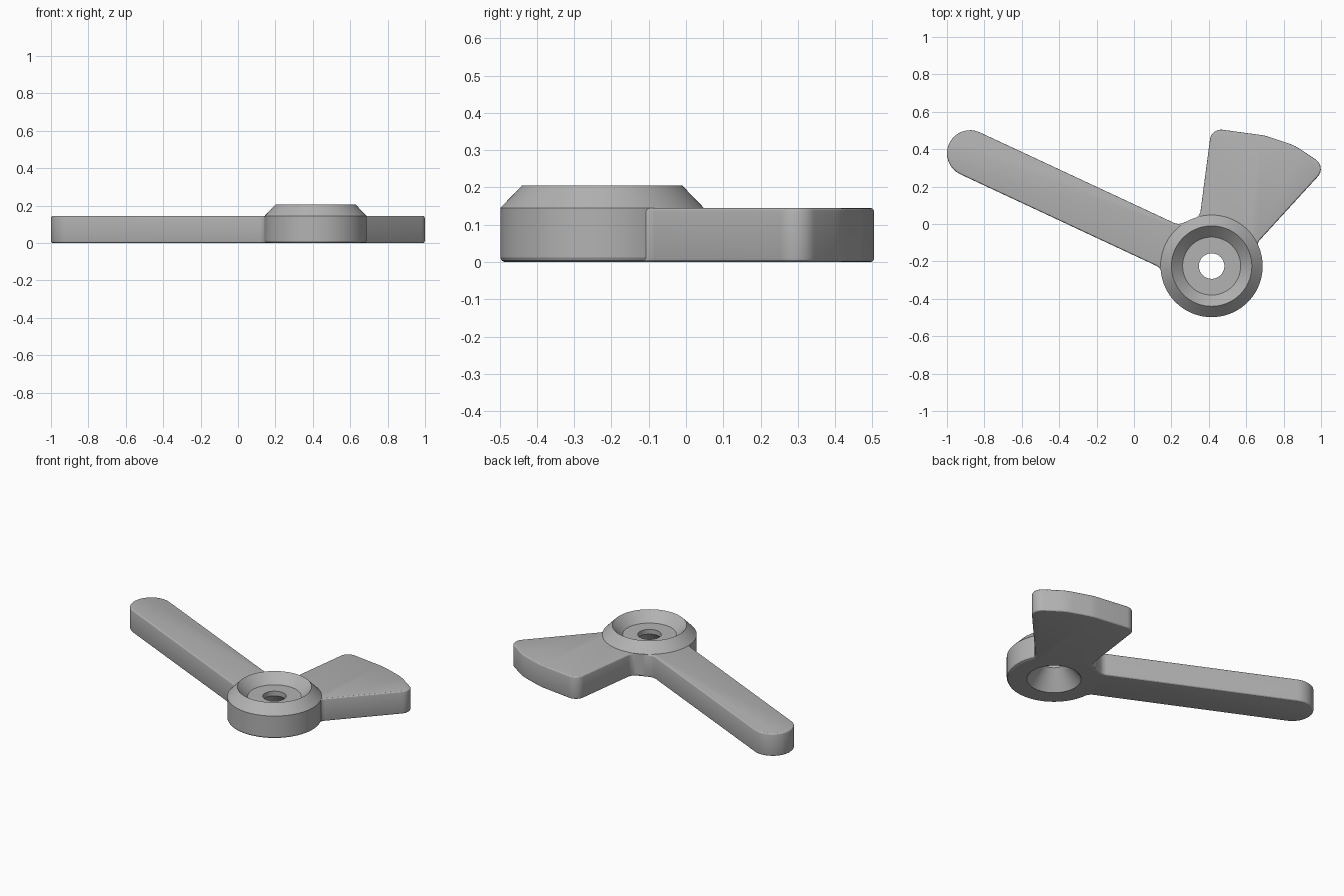
import bpy, bmesh, math
from mathutils import Vector

if "Cube" in bpy.data.objects:
    bpy.data.objects.remove(bpy.data.objects["Cube"])

HUB = Vector((0.415, -0.225))
THICK = 0.145
SOFT = 0.012

grey = bpy.data.materials.new("plain grey")
grey.use_nodes = True
grey.diffuse_color = (0.45, 0.45, 0.45, 1)
grey.node_tree.nodes["Principled BSDF"].inputs["Base Color"].default_value = grey.diffuse_color


def finish(bm, name):
    bmesh.ops.recalc_face_normals(bm, faces=bm.faces[:])
    mesh = bpy.data.meshes.new(name)
    bm.to_mesh(mesh)
    bm.free()
    mesh.materials.append(grey)
    obj = bpy.data.objects.new(name, mesh)
    bpy.context.collection.objects.link(obj)
    bpy.ops.object.select_all(action='DESELECT')
    obj.select_set(True)
    bpy.context.view_layer.objects.active = obj
    bpy.ops.object.shade_smooth_by_angle(angle=math.radians(25))
    return obj


def rounded(corners, steps=8):
    """Outline through (x, y, radius) corners, each replaced by an arc."""
    out = []
    for i, (x, y, r) in enumerate(corners):
        p = Vector((x, y))
        if r == 0:
            out.append(p)
            continue
        a = (Vector(corners[i - 1][:2]) - p).normalized()
        b = (Vector(corners[(i + 1) % len(corners)][:2]) - p).normalized()
        half = a.angle(b) / 2
        centre = p + (a + b).normalized() * (r / math.sin(half))
        start = p + a * (r / math.tan(half)) - centre
        end = p + b * (r / math.tan(half)) - centre
        sweep = start.angle_signed(end)
        for k in range(steps + 1):
            t = -sweep * k / steps
            c, s = math.cos(t), math.sin(t)
            out.append(centre + Vector((start.x * c - start.y * s, start.x * s + start.y * c)))
    return out


# Lever arm and fan blade, one plate wrapping the back of the hub
corners = [
    (0.16, -0.31, 0), (0.14, -0.233, 0.05),                      # arm meets hub
    (-1.0406, 0.3183, 0.123), (-0.9362, 0.5421, 0.123),          # round arm tip
    (0.235, -0.004, 0.06), (0.352, 0.04, 0.05),                  # notch behind hub
    (0.414, 0.512, 0.06), (0.70, 0.473, 0.3), (0.86, 0.42, 0.3),  # blade rim
    (1.03, 0.305, 0.06), (0.652, -0.108, 0.05), (0.68, -0.18, 0),
]
outline = rounded(corners)
for k in range(25):
    t = math.radians(10 + 188 * k / 24)
    outline.append(HUB + 0.2 * Vector((math.cos(t), math.sin(t))))

bm = bmesh.new()
base = bm.faces.new([bm.verts.new((p.x, p.y, 0)) for p in outline])
top = bmesh.ops.extrude_face_region(bm, geom=[base], use_keep_orig=True)
for v in top["geom"]:
    if isinstance(v, bmesh.types.BMVert):
        v.co.z = THICK
bmesh.ops.recalc_face_normals(bm, faces=bm.faces[:])
rim = [e for e in bm.edges
       if abs(e.verts[0].co.z - e.verts[1].co.z) < 1e-5
       and max((v.co.xy - HUB).length for v in e.verts) > 0.21]
bmesh.ops.bevel(bm, geom=rim, offset=SOFT, segments=3, profile=0.5,
                affect='EDGES', clamp_overlap=True)
finish(bm, "arm_and_blade")

# Hub: turned ring with a raised lip, dished top, bore and countersunk underside
profile = [(0.261, 0), (0.269, 0.004), (0.273, 0.012), (0.273, THICK), (0.215, 0.205),
           (0.155, THICK), (0.068, THICK), (0.068, 0.115), (0.157, 0)]
SIDES = 72
bm = bmesh.new()
rings = []
for k in range(SIDES):
    t = math.tau * k / SIDES
    rings.append([bm.verts.new((HUB.x + r * math.cos(t), HUB.y + r * math.sin(t), z))
                  for r, z in profile])
for k in range(SIDES):
    a, b = rings[k], rings[(k + 1) % SIDES]
    for i in range(len(profile)):
        j = (i + 1) % len(profile)
        bm.faces.new((a[i], b[i], b[j], a[j]))
finish(bm, "hub")
